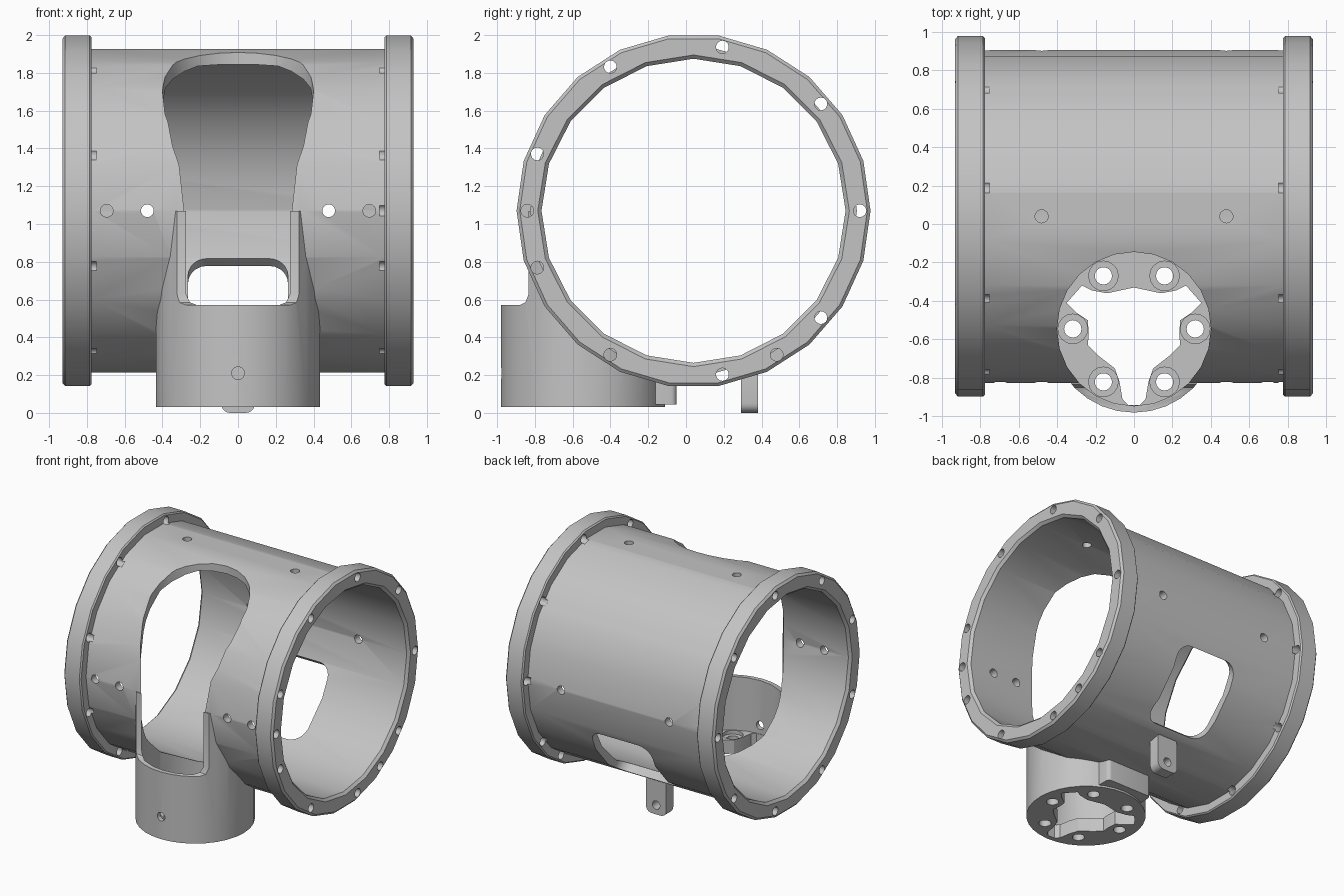
import bpy, bmesh, math
from mathutils import Vector, Matrix

if "Cube" in bpy.data.objects:
    bpy.data.objects.remove(bpy.data.objects["Cube"])

AXIS_Y, AXIS_Z = 0.04, 1.07      # centre line of the main tube
CUP_Y = -0.545                   # centre of the vertical cup
HOLE = 0.034


def finish(name, bm):
    bmesh.ops.recalc_face_normals(bm, faces=bm.faces)
    mesh = bpy.data.meshes.new(name)
    bm.to_mesh(mesh)
    bm.free()
    ob = bpy.data.objects.new(name, mesh)
    bpy.context.collection.objects.link(ob)
    return ob


def cylinder(name, r, start, end, sides=24):
    start, end = Vector(start), Vector(end)
    bm = bmesh.new()
    turn = (end - start).to_track_quat('Z', 'Y').to_matrix().to_4x4()
    bmesh.ops.create_cone(bm, cap_ends=True, segments=sides, radius1=r, radius2=r,
                          depth=(end - start).length,
                          matrix=Matrix.Translation((start + end) / 2) @ turn)
    return finish(name, bm)


def prism(name, outline, low, high, matrix=Matrix()):
    bm = bmesh.new()
    face = bm.faces.new([bm.verts.new((x, y, low)) for x, y in outline])
    top = bmesh.ops.extrude_face_region(bm, geom=[face])["geom"]
    bmesh.ops.translate(bm, verts=[v for v in top if isinstance(v, bmesh.types.BMVert)],
                        vec=(0, 0, high - low))
    bm.transform(matrix)
    return finish(name, bm)


def rounded(w, h, r, steps=5):
    pts = []
    for i, (sx, sy) in enumerate([(1, 1), (-1, 1), (-1, -1), (1, -1)]):
        for k in range(steps + 1):
            a = math.pi / 2 * (i + k / steps)
            pts.append((sx * (w - r) + r * math.cos(a), sy * (h - r) + r * math.sin(a)))
    return pts


def lathe(name, profile, sides):
    # closed solid turned about the tube axis
    bm = bmesh.new()
    rings = [[bm.verts.new((x, AXIS_Y + r * math.cos(math.tau * k / sides),
                            AXIS_Z + r * math.sin(math.tau * k / sides)))
              for k in range(sides)] for x, r in profile]
    for a, b in zip(rings, rings[1:]):
        for k in range(sides):
            j = (k + 1) % sides
            bm.faces.new((a[k], a[j], b[j], b[k]))
    bm.faces.new(rings[0])
    bm.faces.new(rings[-1])
    return finish(name, bm)


def combine(target, tool, operation='DIFFERENCE'):
    mod = target.modifiers.new("shape", 'BOOLEAN')
    mod.operation, mod.solver, mod.object = operation, 'EXACT', tool
    bpy.context.view_layer.objects.active = target
    bpy.ops.object.modifier_apply(modifier=mod.name)
    bpy.data.objects.remove(tool)


def mirrored(half):
    return [(-x, r) for x, r in half] + [(x, r) for x, r in reversed(half)]


# tube with two end flanges
housing = lathe("tube_housing", mirrored([(0.93, 0.92), (0.915, 0.937), (0.785, 0.937),
                                          (0.775, 0.927), (0.775, 0.865)]), 22)

# cup under the front, its back pad and the lower tab
cup = cylinder("cup", 0.435, (0, CUP_Y, 0.03), (0, CUP_Y, AXIS_Z), 32)
# step the cup front back above its rim, with a rounded inner corner
step = [(-1.1, 0.57), (-0.88, 0.57), (-0.85, 0.585), (-0.833, 0.63), (-0.833, 1.2), (-1.1, 1.2)]
side_on = Matrix(((0, 0, 1, 0), (1, 0, 0, 0), (0, 1, 0, 0), (0, 0, 0, 1)))
combine(cup, prism("step_cutter", step, -0.6, 0.6, side_on))
combine(housing, cup, 'UNION')
pad = prism("pad", rounded(0.2, 0.15, 0.03), 0.045, 0.28, Matrix.Translation((0, -0.2, 0)))
combine(housing, pad, 'UNION')
front_on = Matrix(((1, 0, 0, 0), (0, 0, 1, 0), (0, 1, 0, 0), (0, 0, 0, 1)))
tab = prism("tab", rounded(0.09, 0.15, 0.05), 0.29, 0.38,
            Matrix.Translation((0, 0, 0.15)) @ front_on)
combine(housing, tab, 'UNION')

# main bore and the vertical opening into the cup
combine(housing, lathe("bore", mirrored([(1.0, 0.83), (0.93, 0.825), (0.91, 0.805)]), 20))
combine(housing, cylinder("cup_bore", 0.4, (0, CUP_Y, 0.14), (0, CUP_Y, 2.2), 24))

# lobed opening in the cup floor
half = [(0.14, -0.36), (0.22, -0.345), (0.27, -0.32), (0.35, -0.41), (0.3, -0.46),
        (0.24, -0.5), (0.235, -0.57), (0.24, -0.63), (0.19, -0.68), (0.1, -0.75),
        (0.075, -0.82), (0.06, -0.91), (0.03, -0.94)]
lobes = half + [(-x, y) for x, y in reversed(half)] + [(0, -0.33)]
combine(housing, prism("floor_cutter", lobes, -0.1, 0.3))

# six counterbored floor holes
for k in range(6):
    a = math.radians(60 * k)
    x, y = 0.318 * math.cos(a), CUP_Y + 0.318 * math.sin(a)
    combine(housing, cylinder("floor_hole", 0.045, (x, y, -0.1), (x, y, 0.3), 16))
    combine(housing, cylinder("counterbore", 0.077, (x, y, 0.11), (x, y, 0.25), 16))

# rounded window low in the back
tilt = Matrix.Translation((0, AXIS_Y, AXIS_Z)) @ Matrix.Rotation(math.radians(49), 4, 'X')
combine(housing, prism("back_window", rounded(0.265, 0.31, 0.1), -1.1, -0.5, tilt))

# flange bolt holes, with two extra on the left flange
for side in (-1, 1):
    angles = [0, 40, 80, 120, 160, 200, 240, 280, 320] + ([180, 300] if side > 0 else [])
    for deg in angles:
        a = math.radians(deg)
        y, z = AXIS_Y + 0.88 * math.cos(a), AXIS_Z + 0.88 * math.sin(a)
        combine(housing, cylinder("bolt_hole", HOLE, (side * 0.75, y, z), (side, y, z), 14))
    # radial holes in the tube wall: front, back and top
    x = side * 0.48
    combine(housing, cylinder("cross_hole", HOLE, (x, -1.1, AXIS_Z), (x, 1.1, AXIS_Z), 14))
    combine(housing, cylinder("top_hole", HOLE, (x, AXIS_Y, 1.5), (x, AXIS_Y, 2.2), 14))
    x = side * 0.695
    combine(housing, cylinder("front_hole", HOLE, (x, -1.1, AXIS_Z), (x, -0.5, AXIS_Z), 14))

# cup front hole and tab hole
combine(housing, cylinder("cup_hole", HOLE, (0, -1.1, 0.21), (0, -0.8, 0.21), 14))
combine(housing, cylinder("tab_hole", HOLE, (0, 0.2, 0.075), (0, 0.5, 0.075), 14))

# single grey finish
grey = bpy.data.materials.new("plain_grey")
grey.use_nodes = True
grey.diffuse_color = (0.55, 0.55, 0.55, 1)
grey.node_tree.nodes["Principled BSDF"].inputs["Base Color"].default_value = (0.55, 0.55, 0.55, 1)
housing.data.materials.clear()
housing.data.materials.append(grey)
bpy.ops.object.select_all(action='DESELECT')
housing.select_set(True)
bpy.context.view_layer.objects.active = housing
bpy.ops.object.shade_smooth_by_angle(angle=math.radians(30))
